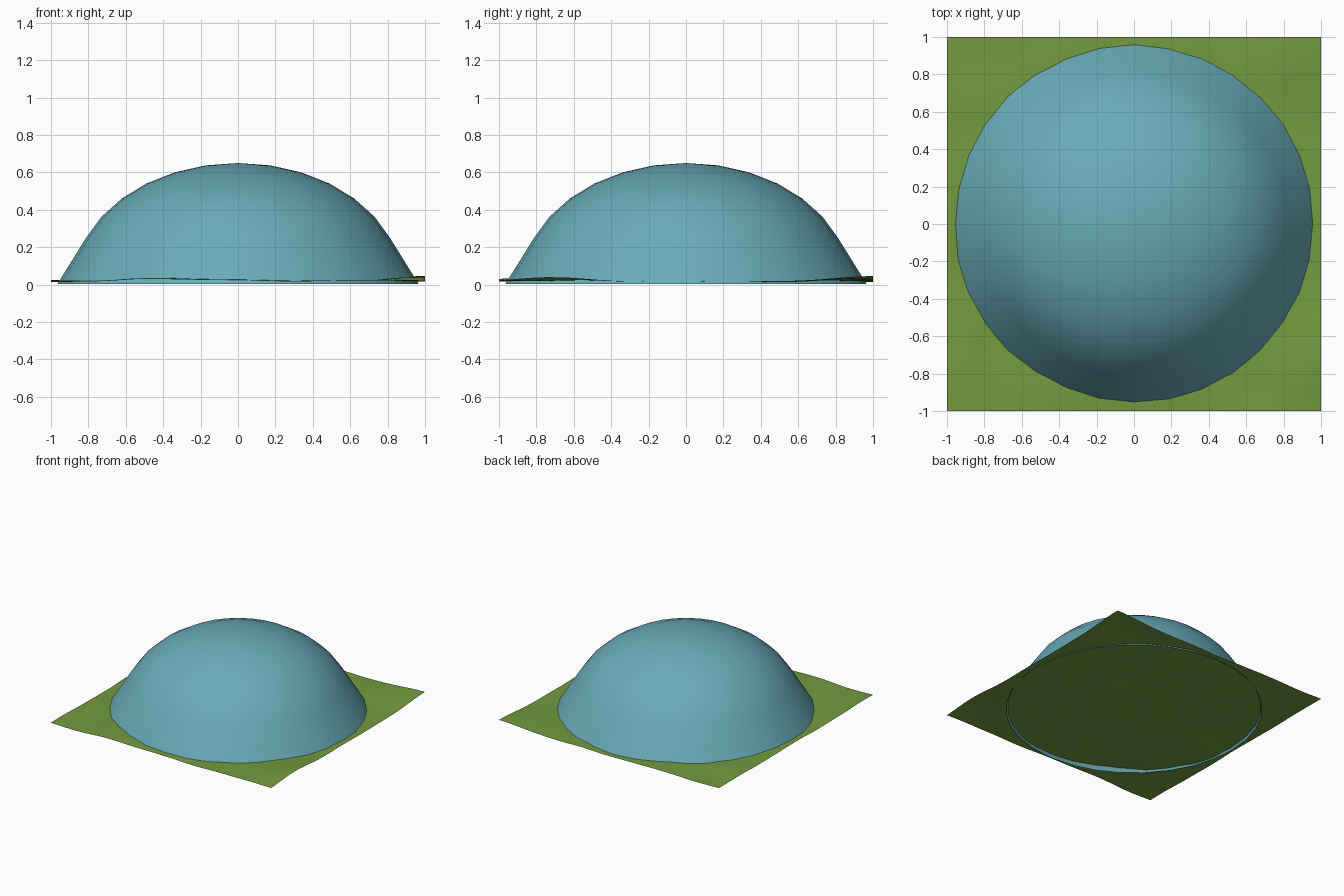
import bpy, bmesh, math
from mathutils import Vector, noise

if "Cube" in bpy.data.objects:
    bpy.data.objects.remove(bpy.data.objects["Cube"])


def material(name, color):
    m = bpy.data.materials.new(name)
    m.diffuse_color = (*color, 1)
    m.use_nodes = True
    m.node_tree.nodes["Principled BSDF"].inputs["Base Color"].default_value = m.diffuse_color
    return m


def add_object(name, bm, mat):
    bmesh.ops.recalc_face_normals(bm, faces=bm.faces)
    # make open surfaces face upward
    if sum(f.normal.z * f.calc_area() for f in bm.faces) < 0:
        bmesh.ops.reverse_faces(bm, faces=bm.faces)
    for f in bm.faces:
        f.smooth = True
    me = bpy.data.meshes.new(name)
    bm.to_mesh(me)
    bm.free()
    me.materials.append(mat)
    ob = bpy.data.objects.new(name, me)
    bpy.context.collection.objects.link(ob)
    return ob


# Dome: flattened hemisphere with a straight flared skirt, open underneath
SEG, R, H = 32, 0.88, 0.65
profile = [(R * math.sin(k * math.pi / 16), H * math.cos(k * math.pi / 16))
           for k in range(1, 7)] + [(0.966, 0.003)]
bm = bmesh.new()
top = bm.verts.new((0, 0, H))
rings = [[bm.verts.new((r * math.cos(2 * math.pi * i / SEG),
                        r * math.sin(2 * math.pi * i / SEG), z))
          for i in range(SEG)] for r, z in profile]
for i in range(SEG):
    j = (i + 1) % SEG
    bm.faces.new((top, rings[0][i], rings[0][j]))
    for a, b in zip(rings, rings[1:]):
        bm.faces.new((a[i], b[i], b[j], a[j]))
add_object("dome", bm, material("teal", (0.14, 0.41, 0.48)))

# Grass: square sheet with gentle mounds
mounds = [(1, 1, 0.026, 0.2), (-0.4, -0.88, 0.022, 0.15),
          (0.97, -0.7, 0.024, 0.16), (-0.05, -0.95, 0.008, 0.15)]
bm = bmesh.new()
bmesh.ops.create_grid(bm, x_segments=32, y_segments=32, size=1)
for v in bm.verts:
    x, y = v.co.x, v.co.y
    z = 0.018 + 0.009 * noise.noise(Vector((x * 3.5, y * 3.5, 0.4)))
    for mx, my, h, w in mounds:
        z += h * math.exp(-((x - mx) ** 2 + (y - my) ** 2) / (2 * w * w))
    v.co.z = max(z, 0.006)
add_object("grass", bm, material("grass green", (0.17, 0.33, 0.05)))
